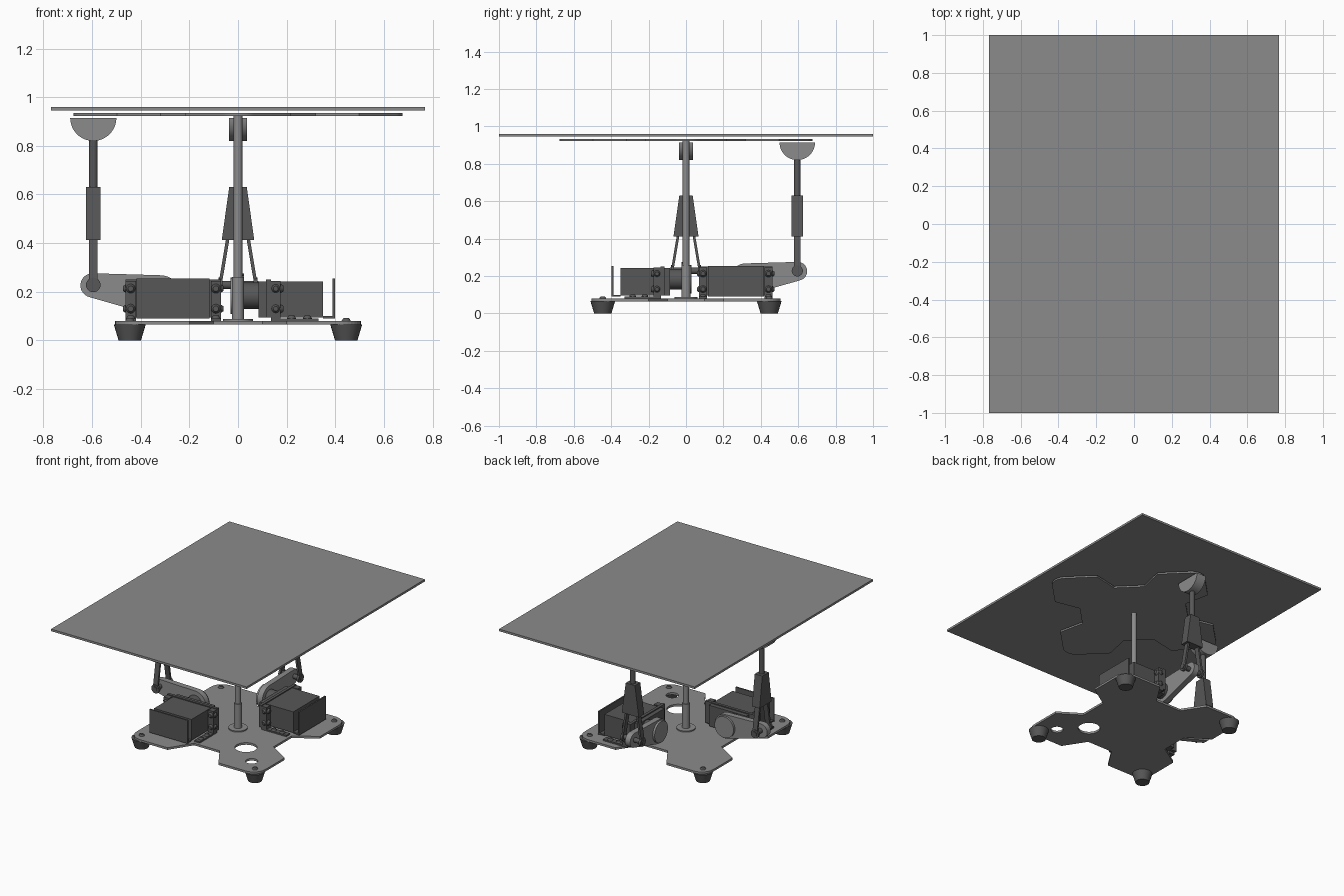
import bpy, bmesh, math
from mathutils import Vector, Matrix

if "Cube" in bpy.data.objects:
    bpy.data.objects.remove(bpy.data.objects["Cube"])


def grey(name, v):
    m = bpy.data.materials.new(name)
    m.diffuse_color = (v, v, v, 1)
    m.use_nodes = True
    m.node_tree.nodes["Principled BSDF"].inputs["Base Color"].default_value = m.diffuse_color
    return m


MID, DARK = grey('mid_grey', .26), grey('dark_grey', .095)


def smooth_sharp(ob):
    bpy.ops.object.select_all(action='DESELECT')
    ob.select_set(True)
    bpy.context.view_layer.objects.active = ob
    bpy.ops.object.shade_smooth_by_angle(angle=math.radians(35))


def finish(bm, name, mat, smooth=False):
    bmesh.ops.recalc_face_normals(bm, faces=bm.faces)
    me = bpy.data.meshes.new(name)
    bm.to_mesh(me)
    bm.free()
    me.materials.append(mat)
    ob = bpy.data.objects.new(name, me)
    bpy.context.collection.objects.link(ob)
    if smooth:
        smooth_sharp(ob)
    return ob


def box(name, x, y, z, mat=DARK):
    bm = bmesh.new()
    bmesh.ops.create_cube(bm, size=1)
    for v in bm.verts:
        v.co = [r[0] + (c + .5) * (r[1] - r[0]) for c, r in zip(v.co, (x, y, z))]
    return finish(bm, name, mat)


def rod(name, a, b, r1, r2=None, n=24, mat=DARK):
    a, b = Vector(a), Vector(b)
    d = b - a
    bm = bmesh.new()
    m = Matrix.Translation((a + b) / 2) @ d.to_track_quat('Z', 'Y').to_matrix().to_4x4()
    bmesh.ops.create_cone(bm, cap_ends=True, segments=n, radius1=r1,
                          radius2=r1 if r2 is None else r2, depth=d.length, matrix=m)
    return finish(bm, name, mat, True)


def prism(name, pts, lo, hi, axis='z', mat=MID, smooth=True):
    put = {'z': lambda p, h: (p[0], p[1], h),
           'y': lambda p, h: (p[0], h, p[1]),
           'x': lambda p, h: (h, p[0], p[1])}[axis]
    bm = bmesh.new()
    f = bm.faces.new([bm.verts.new(put(p, lo)) for p in pts])
    ext = bmesh.ops.extrude_face_region(bm, geom=[f])['geom']
    shift = Vector(put((0, 0), hi)) - Vector(put((0, 0), lo))
    bmesh.ops.translate(bm, vec=shift, verts=[e for e in ext if isinstance(e, bmesh.types.BMVert)])
    return finish(bm, name, mat, smooth)


def arc(cx, cy, r, a0, a1, n=12):
    return [(cx + r * math.cos(math.radians(a0 + (a1 - a0) * i / n)),
             cy + r * math.sin(math.radians(a0 + (a1 - a0) * i / n))) for i in range(n + 1)]


def cross_outline(turn=0):
    # one arm on the diagonal, repeated four times
    arm = [(.35, .1), (.505, .2)] + arc(.415, .415, .09, 0, 90, 8) + [(.2, .505), (.1, .35)]
    out = []
    for k in range(4):
        a = math.radians(90 * k + turn)
        out += [(x * math.cos(a) - y * math.sin(a), x * math.sin(a) + y * math.cos(a)) for x, y in arm]
    return out


def screw(name, p, d, r=.019, h=.012):
    p, d = Vector(p), Vector(d)
    rod(name, p, p + d * h, r, r * .6, 16)


# Tabletop and its support plate
box('tabletop', (-.768, .768), (-1, 1), (.945, .96), MID)
prism('support_plate', cross_outline(45), .922, .934)

# Base plate with two holes in one arm
base = prism('base_plate', cross_outline(), .065, .08, smooth=False)
for c, r in ((.21, .072), (.36, .04)):
    cutter = rod('hole_cutter', (c, -c, 0), (c, -c, .15), r, n=32, mat=MID)
    cutter.hide_render = True
    mod = base.modifiers.new('hole', 'BOOLEAN')
    mod.object = cutter
    mod.solver = 'EXACT'
    bpy.context.view_layer.objects.active = base
    bpy.ops.object.modifier_apply(modifier=mod.name)
    bpy.data.objects.remove(cutter)
if base.data.attributes.get('custom_normal'):
    base.data.attributes.remove(base.data.attributes['custom_normal'])
base.data.shade_flat()

# Feet and their screws
for sx in (-1, 1):
    for sy in (-1, 1):
        x, y = .445 * sx, .445 * sy
        rod('foot', (x, y, 0), (x, y, .066), .046, .066, 24)
        screw('foot_screw', (x, y, .08), (0, 0, 1))

# Centre post
rod('post_flange', (0, 0, .08), (0, 0, .088), .062, n=32, mat=MID)
rod('post_collar', (0, 0, .08), (0, 0, .26), .025, mat=MID)
rod('centre_post', (0, 0, .08), (0, 0, .925), .018, mat=MID)

# Servo unit on the left, mirrored afterwards onto the back
before = set(bpy.data.objects)
box('servo_body', (-.415, -.12), (-.35, -.085), (.095, .243))
box('servo_end_plate', (-.418, -.117), (-.398, -.388), (.09, .255))
box('servo_bottom_lip', (-.415, -.12), (-.39, -.35), (.09, .1))
box('servo_flange', (-.462, -.07), (-.135, -.115), (.095, .25))
for x0, x1 in ((-.462, -.42), (-.112, -.07)):
    xm = (x0 + x1) / 2
    out = -1 if xm < -.2 else 1
    box('bracket_upright', (x0, x1), (-.175, -.135), (.08, .245))
    box('bracket_foot', (x0, x1), (-.33, -.135), (.08, .09))
    for z in (.13, .213):
        screw('flange_screw', (xm, -.175, z), (0, -1, 0))
        screw('bracket_side_screw', (x1 if out > 0 else x0, -.155, z), (out, 0, 0), .017, .01)
    for y in (-.22, -.285):
        screw('bracket_foot_screw', (xm, y, .09), (0, 0, 1))

# Horn: shaft, crank arm tapering to the pivot, hub disc
hx, hz, px, pz = -.32, .183, -.595, .228
rod('servo_shaft', (hx, -.09, hz), (hx, -.02, hz), .055)
prism('crank_arm', arc(px - .003, pz - .002, .05, 92, 257) + arc(hx, hz, .085, -103, 92, 20),
      -.025, .015, 'y')
rod('hub_disc', (hx, .01, hz), (hx, .03, hz), .075, n=32, mat=MID)
rod('pivot_pin', (px, -.085, pz), (px, .085, pz), .017)

# Push rod: two flat legs, tapered block, upper rod, half-disc joint
for s in (-1, 1):
    prism('rod_leg', [(.067 * s, pz), (.081 * s, pz), (.047 * s, .43), (.033 * s, .43)],
          px - .018, px + .018, 'x', DARK)
    rod('leg_eye', (px, .064 * s, pz), (px, .08 * s, pz), .03)
prism('rod_block', [(-.067, .412), (.067, .412), (.036, .63), (-.036, .63)], px - .03, px + .03, 'x', DARK)
rod('upper_rod', (px, 0, .62), (px, 0, .86), .018)
prism('half_disc_joint', arc(px, .915, .095, 180, 360, 24), -.037, .037, 'y')

# Mirror the unit across the diagonal y = -x
swap = Matrix(((0, -1, 0, 0), (-1, 0, 0, 0), (0, 0, 1, 0), (0, 0, 0, 1)))
for ob in [o for o in bpy.data.objects if o not in before]:
    twin = ob.copy()
    twin.data = ob.data.copy()
    twin.data.transform(swap)
    twin.data.flip_normals()
    twin.name = 'back_' + ob.name
    bpy.context.collection.objects.link(twin)
